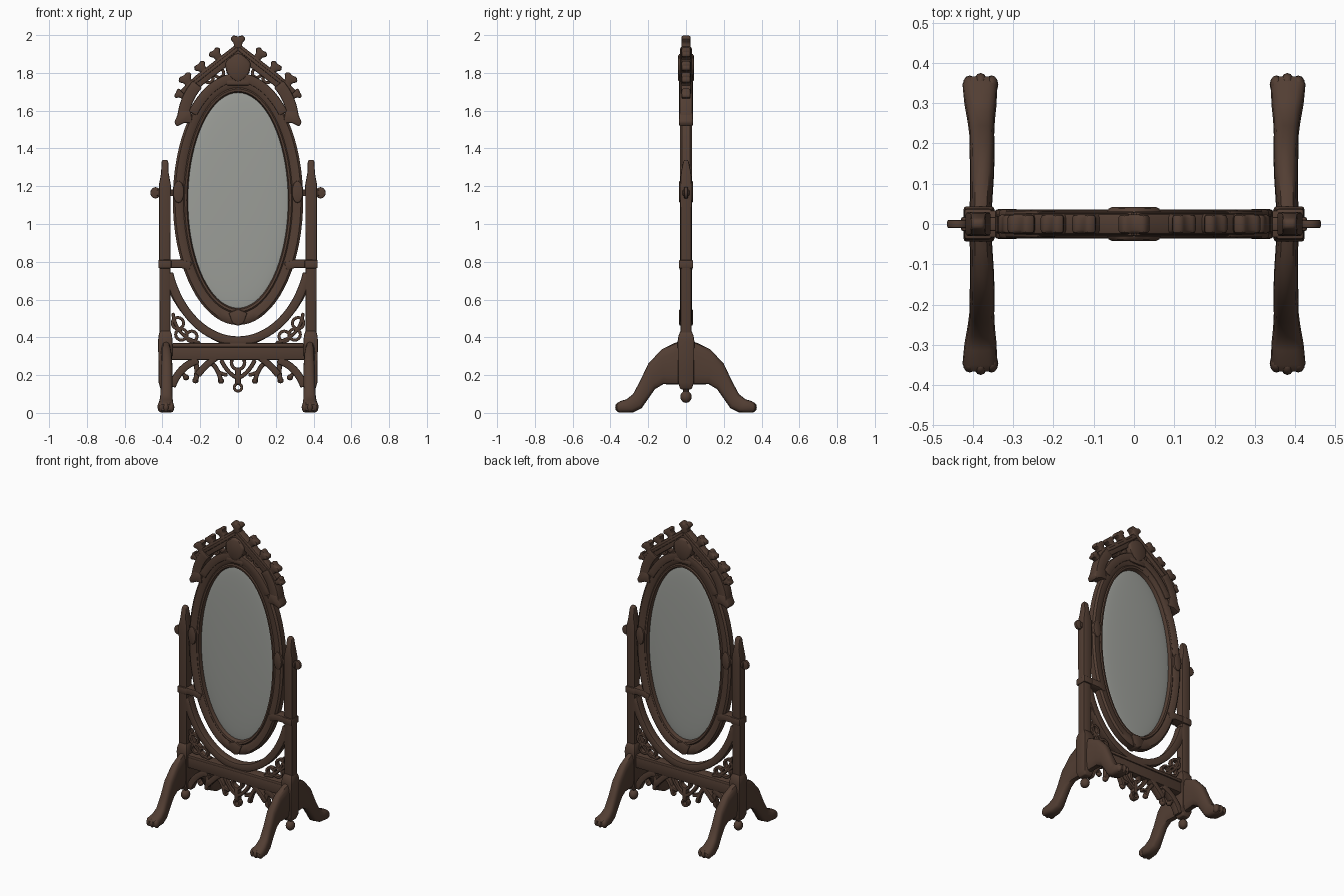
import bpy, bmesh, math
from mathutils import Vector, Matrix

cube = bpy.data.objects.get("Cube")
if cube:
    bpy.data.objects.remove(cube)


def material(name, colour):
    m = bpy.data.materials.new(name)
    m.use_nodes = True
    m.diffuse_color = colour
    bsdf = m.node_tree.nodes["Principled BSDF"]
    bsdf.inputs["Base Color"].default_value = colour
    bsdf.inputs["Roughness"].default_value = 0.6
    return m


WOOD = material("dark_wood", (.085, .048, .033, 1))
GLASS = material("mirror_grey", (.33, .34, .315, 1))


def finish(name, bm, mat=WOOD, mirror="", bevel=0.0):
    """Bevel, shade and link a mesh, mirrored over the named axes."""
    bmesh.ops.recalc_face_normals(bm, faces=bm.faces)
    if bevel:
        hard = [e for e in bm.edges if e.is_manifold and e.calc_face_angle() > .6]
        bmesh.ops.bevel(bm, geom=hard, offset=bevel, segments=2, profile=.5,
                        affect='EDGES', clamp_overlap=True)
    for f in bm.faces:
        f.smooth = True
    for e in bm.edges:
        e.smooth = not e.is_manifold or e.calc_face_angle() < .7
    mesh = bpy.data.meshes.new(name)
    bm.to_mesh(mesh)
    bm.free()
    mesh.materials.append(mat)
    ob = bpy.data.objects.new(name, mesh)
    bpy.context.collection.objects.link(ob)
    if mirror:
        mod = ob.modifiers.new("mirror", 'MIRROR')
        mod.use_axis = ("x" in mirror, "y" in mirror, False)
        mod.use_mirror_merge = False
    return ob


def skin(bm, rings, closed=False):
    """Join equal vertex loops into a surface; cap the ends unless closed."""
    loops = [[bm.verts.new(p) for p in r] for r in rings]
    n = len(loops[0])
    for i in range(len(loops) - (0 if closed else 1)):
        a, b = loops[i], loops[(i + 1) % len(loops)]
        for j in range(n):
            k = (j + 1) % n
            bm.faces.new((a[j], a[k], b[k], b[j]))
    if not closed:
        bm.faces.new(loops[0])
        bm.faces.new(loops[-1])


def bar(name, pts, width, depth, mirror="x", closed=False, bevel=.007):
    """Rectangular moulding following a path in the front plane."""
    p = [Vector((x, 0, z)) for x, z in pts]
    n, rings = len(p), []
    for i, c in enumerate(p):
        a = p[i - 1] if closed or i else c
        b = p[(i + 1) % n] if closed or i < n - 1 else c
        t = (b - a).normalized()
        side = Vector((-t.z, 0, t.x)) * width / 2
        back = Vector((0, depth, 0))
        rings.append((c + side - back, c + side + back, c - side + back, c - side - back))
    bm = bmesh.new()
    skin(bm, rings, closed)
    return finish(name, bm, WOOD, mirror, bevel)


def plate(name, outline, depth, mirror="x", bevel=.008):
    """Flat outline in the front plane given a thickness of twice depth."""
    bm = bmesh.new()
    skin(bm, [[(x, y, z) for x, z in outline] for y in (-depth, depth)])
    return finish(name, bm, WOOD, mirror, bevel)


def ellipse(cx, cz, rx, rz, start=0, end=360, n=24):
    full = end - start == 360
    angles = [math.radians(start + (end - start) * i / (n if full else n - 1)) for i in range(n)]
    return [(cx + rx * math.cos(a), cz + rz * math.sin(a)) for a in angles]


def bend(a, b, c, n=9):
    """Sampled quadratic curve."""
    a, b, c = Vector(a), Vector(b), Vector(c)
    return [tuple(a * (1 - t) ** 2 + b * 2 * t * (1 - t) + c * t * t)
            for t in (i / (n - 1) for i in range(n))]


def ring(name, x, z, r, width, depth, mirror="x"):
    bar(name, ellipse(x, z, r, r, n=16), width, depth, mirror, True, .004)


def square_turning(name, x, stations, mirror="x", bevel=.007):
    """Upright of rectangular sections: height, half width, half depth."""
    bm = bmesh.new()
    skin(bm, [[(x + w * sx, d * sy, z) for sx, sy in ((-1, -1), (1, -1), (1, 1), (-1, 1))]
              for z, w, d in stations])
    return finish(name, bm, WOOD, mirror, bevel)


def ball(name, loc, size, mirror="x", mat=WOOD, seg=16):
    bm = bmesh.new()
    bmesh.ops.create_uvsphere(bm, u_segments=seg, v_segments=seg // 2, radius=1,
                              matrix=Matrix.Translation(loc) @ Matrix.Diagonal((*size, 1)))
    return finish(name, bm, mat, mirror)


# Oval frame with a stepped moulding, and the domed glass in it
MID = 1.125
half = [(0, .01), (.08, .027), (.22, .029), (.3, .023), (.5, .031), (.85, .031), (1, .02)]
section = [(t, -y) for t, y in half] + [(t, y) for t, y in reversed(half)]
bm = bmesh.new()
skin(bm, [[(x, y, z) for x, z in ellipse(0, MID, .265 + .08 * t, .57 + .09 * t, n=72)]
          for t, y in section], closed=True)
finish("oval_frame", bm)
ball("mirror_glass", (0, 0, MID), (.275, .02, .58), "", GLASS, 64)
plate("frame_bottom_boss", [(-.05, .53), (-.03, .475), (0, .46), (.03, .475), (.05, .53), (0, .55)],
      .037, "")

# Side posts with pointed tops, base blocks and ball drops
square_turning("post", .387, [(.14, .028, .028), (1.17, .031, .03), (1.21, .031, .03),
                              (1.27, .02, .027), (1.325, .018, .016), (1.34, .014, .01)])
square_turning("post_base", .385, [(.125, .025, .03), (.16, .035, .042), (.38, .038, .044),
                                   (.41, .036, .04), (.44, .026, .026)])
square_turning("post_collar", .387, [(.765, .035, .038), (.81, .035, .038)])
ball("base_drop", (.385, 0, .085), (.028, .03, .032))

# Pivots, thumb keys and lower clamps
bar("pivot", [(.30, 1.165), (.43, 1.165)], .035, .018)
plate("thumb_key", ellipse(.437, 1.165, .027, .03, n=16), .01, bevel=.004)
plate("pivot_boss", ellipse(.315, 1.17, .03, .06, n=16), .037)
bar("lower_clamp", [(.25, .775), (.30, .79), (.40, .79)], .045, .034)

# Curved legs with paw feet: top edge, bottom edge, half width
leg = [((0, .39), (0, .15), .027), ((.06, .37), (.05, .15), .028),
       ((.13, .335), (.12, .152), .03), ((.2, .26), (.165, .125), .031),
       ((.245, .165), (.2, .075), .031), ((.28, .1), (.235, .025), .034),
       ((.315, .072), (.28, .003), .04), ((.35, .062), (.345, .001), .043),
       ((.366, .045), (.364, .012), .034)]
rings = []
for (ty, tz), (by, bz), w in leg:
    loop = []
    for i in range(16):
        a = math.tau * i / 16
        c, s = math.cos(a), math.sin(a)
        c, s = math.copysign(abs(c) ** .65, c), math.copysign(abs(s) ** .65, s)
        x = .383 - .006 * math.sin(ty * 9)
        loop.append((x + w * c, (ty + by + (ty - by) * s) / 2, (tz + bz + (tz - bz) * s) / 2))
    rings.append(loop)
bm = bmesh.new()
skin(bm, rings)
finish("leg", bm, WOOD, "xy")
for i in (-1, 0, 1):
    ball("paw_toe", (.381 + i * .027, .352 - abs(i) * .006, .03), (.017, .023, .028), "xy", seg=12)

# Cradle arc and cross rail between the posts
bar("cradle_arc", ellipse(0, .9, .385, .518, 198, 342, 33), .046, .027, "")
bar("cradle_brace", bend((.36, .66), (.25, .43), (.04, .365)), .03, .022)
bar("cross_rail", [(-.36, .322), (.36, .322)], .085, .026, "")
bar("rail_moulding", [(-.35, .358), (.35, .358)], .022, .033, "")

# Pierced tracery in the corners above the rail
for x, z, r in ((.318, .475, .03), (.30, .415, .03), (.245, .405, .028)):
    ring("corner_tracery", x, z, r, .016, .016)
bar("corner_rib", bend((.345, .53), (.33, .40), (.20, .37)), .018, .018)

# Arched tracery below the rail with cusps and a centre pendant
bar("side_arch", bend((.35, .14), (.31, .25), (.21, .28)), .04, .024)
bar("side_cusp", bend((.235, .28), (.205, .24), (.225, .17)), .028, .018)
bar("side_spur", bend((.315, .215), (.29, .21), (.275, .19)), .02, .016)
bar("centre_arch", bend((.215, .2), (.13, .31), (0, .35)), .036, .024)
bar("centre_cusp", bend((.15, .27), (.11, .25), (.09, .17)), .024, .018)
bar("cusp_fork", bend((.115, .225), (.09, .205), (.055, .2)), .02, .016)
bar("pendant_rib", bend((.09, .28), (.05, .2), (0, .185)), .022, .018)
ring("pendant_rosette", 0, .265, .035, .018, .018, "")
bar("pendant_stem", [(0, .235), (0, .15)], .03, .02, "")
ring("pendant_ring", 0, .135, .02, .015, .016, "")
for x, z in ((.225, .172), (.09, .17), (.275, .188)):
    ball("cusp_bud", (x, 0, z), (.018, .018, .016), seg=10)

# Crest shoulders that flare at the lower ends
bar("crest_shoulder", bend((.292, 1.55), (.285, 1.66), (.215, 1.74)), .062, .034)
plate("shoulder_flare", [(.24, 1.535), (.285, 1.535), (.325, 1.515), (.337, 1.54), (.31, 1.6),
                         (.25, 1.6)], .036)

# Crest gable, pierced infill and central shield
bar("gable", [(.285, 1.685), (.2, 1.765), (0, 1.92)], .062, .026)
bar("gable_moulding", [(.235, 1.745), (0, 1.93)], .02, .031)
bar("crest_arch", ellipse(0, MID, .34, .65, 45, 90, 14), .05, .036)
for x, z in ((.155, 1.772), (.1, 1.8)):
    ring("crest_tracery", x, z, .024, .016, .018)
plate("crest_shield", [(-.035, 1.89), (0, 1.905), (.035, 1.89), (.07, 1.85), (.06, 1.8),
                       (.035, 1.77), (0, 1.745), (-.035, 1.77), (-.06, 1.8), (-.07, 1.85)],
      .042, "", .014)
bar("shield_base", [(-.06, 1.748), (.06, 1.748)], .03, .038, "")

# Leafy crockets along the gable and the finial on top
leaf = [(-.6, -1), (.6, -1), (.5, 0), (1, .5), (.6, 1), (0, .8), (-.6, 1), (-1, .5), (-.5, 0)]
for x, z, s, turn in ((.305, 1.685, .03, 65), (.268, 1.757, .042, 35), (.19, 1.822, .038, 40),
                      (.112, 1.893, .038, 38), (0, 1.958, .042, 0)):
    c, n = math.cos(math.radians(turn)), math.sin(math.radians(turn))
    plate("crocket" if x else "finial",
          [(x + s * (u * c + v * n), z + s * (v * c - u * n)) for u, v in leaf],
          .024, "x" if x else "", .009)
